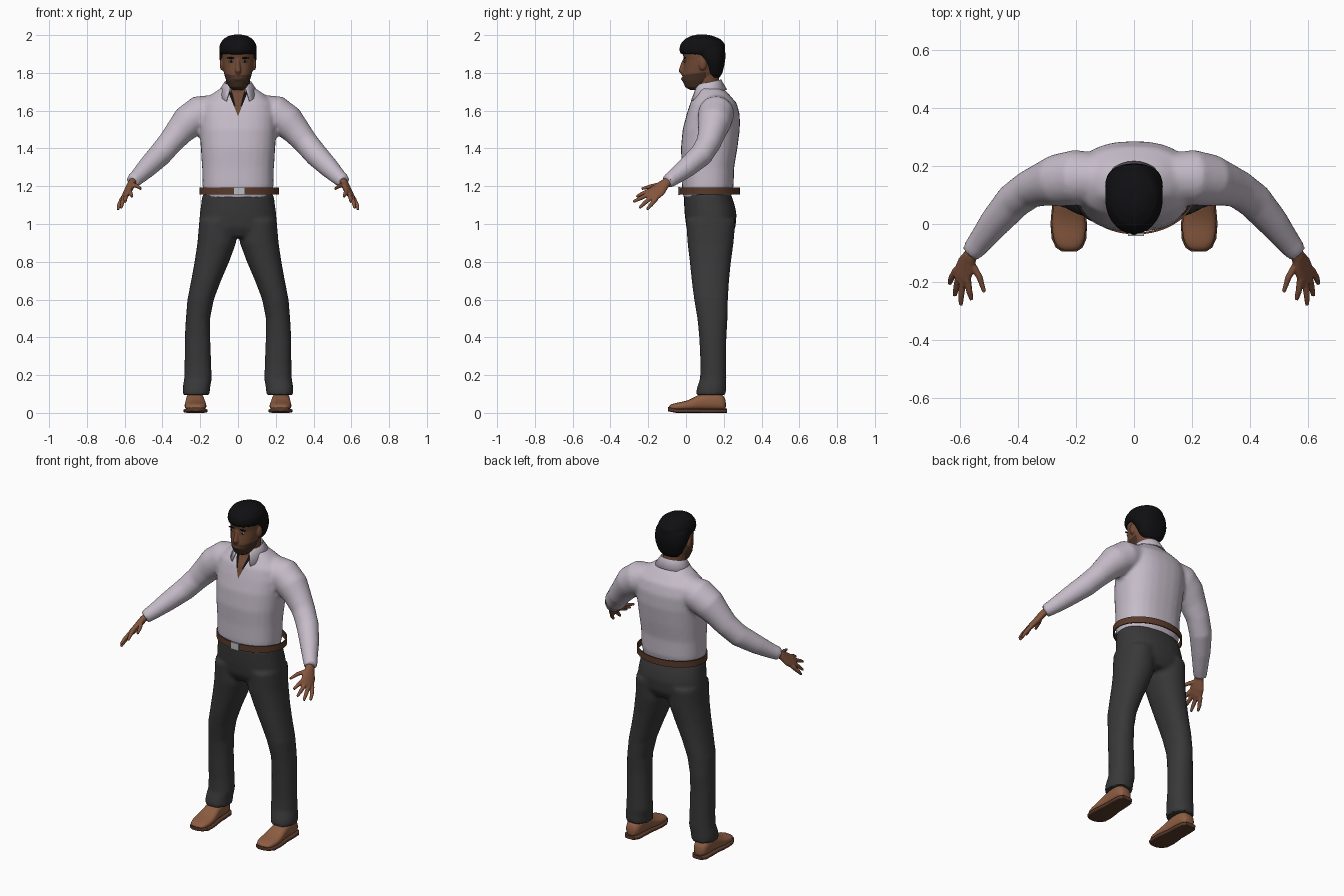
import bpy, bmesh, math
from mathutils import Vector, Matrix

cube = bpy.data.objects.get("Cube")
if cube:
    bpy.data.objects.remove(cube, do_unlink=True)


def material(name, *rgb):
    m = bpy.data.materials.new(name)
    m.use_nodes = True
    m.diffuse_color = (*rgb, 1)
    bsdf = next(n for n in m.node_tree.nodes if n.type == 'BSDF_PRINCIPLED')
    bsdf.inputs["Base Color"].default_value = (*rgb, 1)
    bsdf.inputs["Roughness"].default_value = 0.8
    return m


SHIRT = material("pale lilac cloth", .56, .5, .58)
TROUSERS = material("charcoal cloth", .04, .04, .042)
SKIN = material("hand skin", .23, .09, .047)
FACE = material("face skin", .16, .066, .034)
BEARD = material("dark stubble", .065, .032, .019)
HAIR = material("black hair", .005, .005, .006)
LEATHER = material("belt leather", .1, .042, .024)
SHOE = material("tan leather", .27, .11, .055)
METAL = material("buckle metal", .5, .5, .54)
WHITE = material("eye white", .4, .4, .45)


def loft(bm, rings, n=28, p=2.0, closed=False):
    """Skin superellipse rings, each given as centre and two half axes."""
    def power(a):
        return math.copysign(abs(a) ** (2 / p), a)
    loops = []
    for c, u, v in rings:
        angles = [math.tau * i / n for i in range(n)]
        loops.append([bm.verts.new(c + u * power(math.cos(a)) + v * power(math.sin(a))) for a in angles])
    pairs = list(zip(loops, loops[1:]))
    if closed:
        pairs.append((loops[-1], loops[0]))
    else:
        bm.faces.new(loops[0])
        bm.faces.new(loops[-1])
    for a, b in pairs:
        for i in range(n):
            j = (i + 1) % n
            bm.faces.new((a[i], a[j], b[j], b[i]))


def level(z, x0, x1, y0, y1):
    """Horizontal ring from its extents."""
    return (Vector(((x0 + x1) / 2, (y0 + y1) / 2, z)),
            Vector(((x1 - x0) / 2, 0, 0)), Vector((0, (y1 - y0) / 2, 0)))


def stack(bm, rows, p=2.0):
    """Centred stack of rings: height, half width, front, back."""
    loft(bm, [level(z, -w, w, f, b) for z, w, f, b in rows], p=p)


def tube(bm, path, side=1, hint=(0, 0, 1), n=16):
    """Limb along a path of x, y, z, width, thickness."""
    flip = Vector((side, 1, 1))
    pts = [Vector(q[:3]) * flip for q in path]
    h = Vector(hint) * flip
    rings = []
    for i, q in enumerate(path):
        t = (pts[min(i + 1, len(pts) - 1)] - pts[max(i - 1, 0)]).normalized()
        u = (h - t * h.dot(t)).normalized()
        rings.append((pts[i], u * q[3], t.cross(u) * q[-1]))
    loft(bm, rings, n)


def ball(bm, place, size):
    m = Matrix.Translation(place) @ Matrix.Diagonal((*size, 1))
    bmesh.ops.create_uvsphere(bm, u_segments=16, v_segments=10, radius=1, matrix=m)


def finish(name, bm, mat, voxel=0, smooth=3, subsurf=0):
    bmesh.ops.recalc_face_normals(bm, faces=bm.faces)
    mesh = bpy.data.meshes.new(name)
    bm.to_mesh(mesh)
    bm.free()
    ob = bpy.data.objects.new(name, mesh)
    bpy.context.collection.objects.link(ob)
    if voxel:  # fuse overlapping volumes into one skin
        r = ob.modifiers.new("fuse", 'REMESH')
        r.mode, r.voxel_size = 'VOXEL', voxel
        s = ob.modifiers.new("soften", 'SMOOTH')
        s.factor, s.iterations = 0.5, smooth
        fused = bpy.data.meshes.new_from_object(ob.evaluated_get(bpy.context.evaluated_depsgraph_get()))
        ob.modifiers.clear()
        ob.data = fused
    if subsurf:
        ob.modifiers.new("round", 'SUBSURF').levels = subsurf
        ob.modifiers["round"].render_levels = subsurf
    ob.data.materials.clear()
    ob.data.materials.append(mat)
    for o in bpy.context.selected_objects:
        o.select_set(False)
    ob.select_set(True)
    bpy.context.view_layer.objects.active = ob
    bpy.ops.object.shade_smooth_by_angle(angle=math.radians(50))
    return ob


def paint(ob, planes, mats, rule):
    """Cut the mesh along planes, then pick a material per face."""
    bm = bmesh.new()
    bm.from_mesh(ob.data)
    for co, no in planes:
        bmesh.ops.bisect_plane(bm, geom=bm.verts[:] + bm.edges[:] + bm.faces[:], plane_co=co, plane_no=no)
    for f in bm.faces:
        f.material_index = rule(f.calc_center_median())
    bm.to_mesh(ob.data)
    bm.free()
    for m in mats:
        ob.data.materials.append(m)


# Shirt: torso and sleeves fused, with a cut V neck
bm = bmesh.new()
stack(bm, [(1.135, .178, -.012, .235), (1.2, .188, -.022, .252), (1.3, .19, -.022, .255),
           (1.4, .197, -.027, .272), (1.5, .203, -.018, .285), (1.58, .205, .003, .285),
           (1.64, .19, .022, .268), (1.69, .135, .055, .225), (1.73, .075, .065, .185)], p=2.4)
for s in (1, -1):
    tube(bm, [(.12, .16, 1.6, .085), (.2, .16, 1.585, .096), (.265, .15, 1.54, .09),
              (.31, .138, 1.49, .076), (.36, .12, 1.43, .066), (.415, .08, 1.365, .063),
              (.48, .005, 1.3, .054), (.53, -.06, 1.25, .043), (.562, -.1, 1.222, .037)], s, n=24)
shirt = finish("shirt", bm, SHIRT, voxel=.012)
V_LOW, V_WIDE, V_SKIN = 1.57, .4, .24


def neckline(c):
    reach = c.z - V_LOW
    if c.y > .11 or abs(c.x) > V_WIDE * reach:
        return 0
    return 2 if abs(c.x) > V_SKIN * reach and reach > .06 else 1


paint(shirt, [((0, 0, V_LOW), (s, 0, -k)) for s in (1, -1) for k in (V_WIDE, V_SKIN)],
      [FACE, HAIR], neckline)

# Folded collar, open at the front with pointed tips
bm = bmesh.new()
rows = []
steps = 24
for i in range(steps + 1):
    a = math.radians(-152 + 304 * i / steps)
    front = (1 - math.cos(a)) / 2
    tip = max(0, front - .7) / .3
    sx, cy = math.sin(a), math.cos(a)
    top = Vector((.072 * sx, .118 + .068 * cy, 1.765 - .03 * front))
    low = Vector((.108 * sx + .03 * tip * sx, .125 + (.092 + .025 * tip) * cy, 1.712 - .03 * front - .04 * tip))
    base = Vector((.07 * sx, .12 + .066 * cy, 1.7 - .02 * front))
    rows.append([bm.verts.new(q) for q in (base, top, low)])
for a, b in zip(rows, rows[1:]):
    for k in range(2):
        bm.faces.new((a[k], b[k], b[k + 1], a[k + 1]))
collar = finish("collar", bm, SHIRT)
collar.modifiers.new("cloth", 'SOLIDIFY').thickness = .006

# Trousers: pelvis and legs fused
bm = bmesh.new()
stack(bm, [(1.16, .188, -.012, .238), (1.1, .196, -.01, .258), (1.05, .203, -.007, .268),
           (.98, .205, .002, .262), (.93, .15, .03, .235)], p=2.3)
legs = [(1.02, .015, .205, .0, .262), (.9, .01, .215, .008, .252), (.8, .047, .23, .02, .238),
        (.7, .09, .248, .03, .228), (.6, .128, .268, .043, .222), (.5, .148, .276, .06, .22),
        (.4, .147, .282, .07, .214), (.25, .142, .283, .077, .213), (.18, .138, .285, .074, .214),
        (.14, .147, .292, .06, .212), (.095, .15, .293, .05, .212)]
for s in (1, -1):
    loft(bm, [level(z, s * a, s * b, f, k) for z, a, b, f, k in legs], p=2.2)
finish("trousers", bm, TROUSERS, voxel=.012)

# Loose belt band and buckle
bm = bmesh.new()
loft(bm, [level(z, -.205 + t, .218 - t, -.036 + t, .285 - t)
          for z, t in ((1.155, 0), (1.193, 0), (1.193, .007), (1.155, .007))], n=48, closed=True)
finish("belt", bm, LEATHER)
bm = bmesh.new()
bmesh.ops.create_cube(bm, size=1, matrix=Matrix.Translation((.007, -.037, 1.174)) @ Matrix.Diagonal((.054, .01, .042, 1)))
finish("buckle", bm, METAL)

# Shoes: upper lofted heel to toe over a flat sole
upper = [(-.093, .022, .035), (-.08, .042, .046), (-.05, .056, .054), (0, .059, .062), (.04, .055, .08),
         (.08, .049, .105), (.14, .048, .115), (.19, .045, .105), (.213, .028, .07)]
for s, label in ((1, "left"), (-1, "right")):
    bm = bmesh.new()
    loft(bm, [(Vector((s * (.225 + .02 * y), y, (top + .012) / 2)), Vector((w, 0, 0)),
               Vector((0, 0, (top - .012) / 2))) for y, w, top in upper], p=2.5)
    finish(label + "_shoe", bm, SHOE, subsurf=1)
    bm = bmesh.new()
    loft(bm, [(Vector((s * (.225 + .02 * y), y * 1.02, .011 + max(0, -y - .05) * .2)), Vector((w + .004, 0, 0)),
               Vector((0, 0, .011))) for y, w, top in upper], p=5)
    finish(label + "_sole", bm, LEATHER)

# Hands: palm, four fingers and a thumb
spread = (.6, .6, -.7)
fingers = [((.574, -.19, 1.178), (.568, -.232, 1.16), (.56, -.262, 1.145)),
           ((.59, -.192, 1.16), (.596, -.245, 1.135), (.597, -.28, 1.117)),
           ((.604, -.18, 1.145), (.613, -.22, 1.11), (.618, -.247, 1.085)),
           ((.614, -.16, 1.132), (.63, -.187, 1.1), (.636, -.207, 1.076)),
           ((.558, -.14, 1.208), (.532, -.185, 1.2), (.516, -.235, 1.186))]
for s, label in ((1, "left"), (-1, "right")):
    bm = bmesh.new()
    tube(bm, [(.545, -.08, 1.24, .024, .02), (.565, -.112, 1.213, .028, .02), (.58, -.145, 1.18, .042, .019),
              (.592, -.175, 1.157, .043, .017), (.6, -.197, 1.142, .036, .012)], s, spread)
    for root, mid, end in fingers:
        wrist = Vector(root).lerp(Vector((.575, -.13, 1.19)), .4)
        tube(bm, [(*wrist, .012), (*root, .0125), (*mid, .011), (*end, .007)], s, spread, 12)
    finish(label + "_hand", bm, SKIN, voxel=.004, smooth=2)

# Head with nose, lips and ears; stubble over the jaw
bm = bmesh.new()
stack(bm, [(1.71, .028, .02, .085), (1.725, .046, -.004, .11), (1.76, .063, -.02, .15),
           (1.8, .075, -.018, .17), (1.84, .082, -.012, .185), (1.87, .084, -.01, .19),
           (1.9, .085, -.018, .19), (1.93, .08, -.015, .185), (1.96, .06, .02, .16)], p=2.2)
tube(bm, [(0, -.005, 1.875, .009), (0, -.017, 1.845, .011), (0, -.024, 1.812, .016), (0, -.01, 1.795, .014)],
     hint=(1, 0, 0))
ball(bm, (0, -.016, 1.768), (.026, .01, .01))
for s in (1, -1):
    ball(bm, (s * .086, .088, 1.845), (.011, .02, .032))
head = finish("head", bm, FACE, voxel=.005, smooth=2)
paint(head, [((0, 0, 1.79), (0, -.15, 1)), ((0, .105, 0), (0, 1, 0))], [BEARD],
      lambda c: int(c.z < 1.79 + .15 * c.y and c.y < .105))
bm = bmesh.new()
tube(bm, [(0, .135, 1.6, .06), (0, .12, 1.7, .062), (0, .108, 1.79, .064)], hint=(1, 0, 0), n=24)
finish("neck", bm, FACE)

# Eyes and brows
for name, mat, x, y, z, size in (("eye_whites", WHITE, .036, -.005, 1.861, (.014, .005, .006)),
                                 ("irises", HAIR, .036, -.0085, 1.861, (.006, .004, .006)),
                                 ("brows", HAIR, .038, -.007, 1.879, (.021, .006, .0045))):
    bm = bmesh.new()
    for s in (1, -1):
        ball(bm, (s * x, y, z), size)
    finish(name, bm, mat)

# Hair: crown plus the part behind the ears
bm = bmesh.new()
stack(bm, [(1.898, .093, -.026, .2), (1.92, .1, -.036, .208), (1.95, .097, -.031, .208),
           (1.978, .08, -.008, .185), (1.995, .052, .025, .145), (2.002, .025, .055, .115)])
stack(bm, [(1.775, .05, .125, .178), (1.8, .073, .108, .193), (1.84, .09, .093, .203),
           (1.87, .098, .07, .208), (1.9, .1, .045, .209), (1.93, .097, .03, .206)], p=2.3)
finish("hair", bm, HAIR, voxel=.007, smooth=2)
